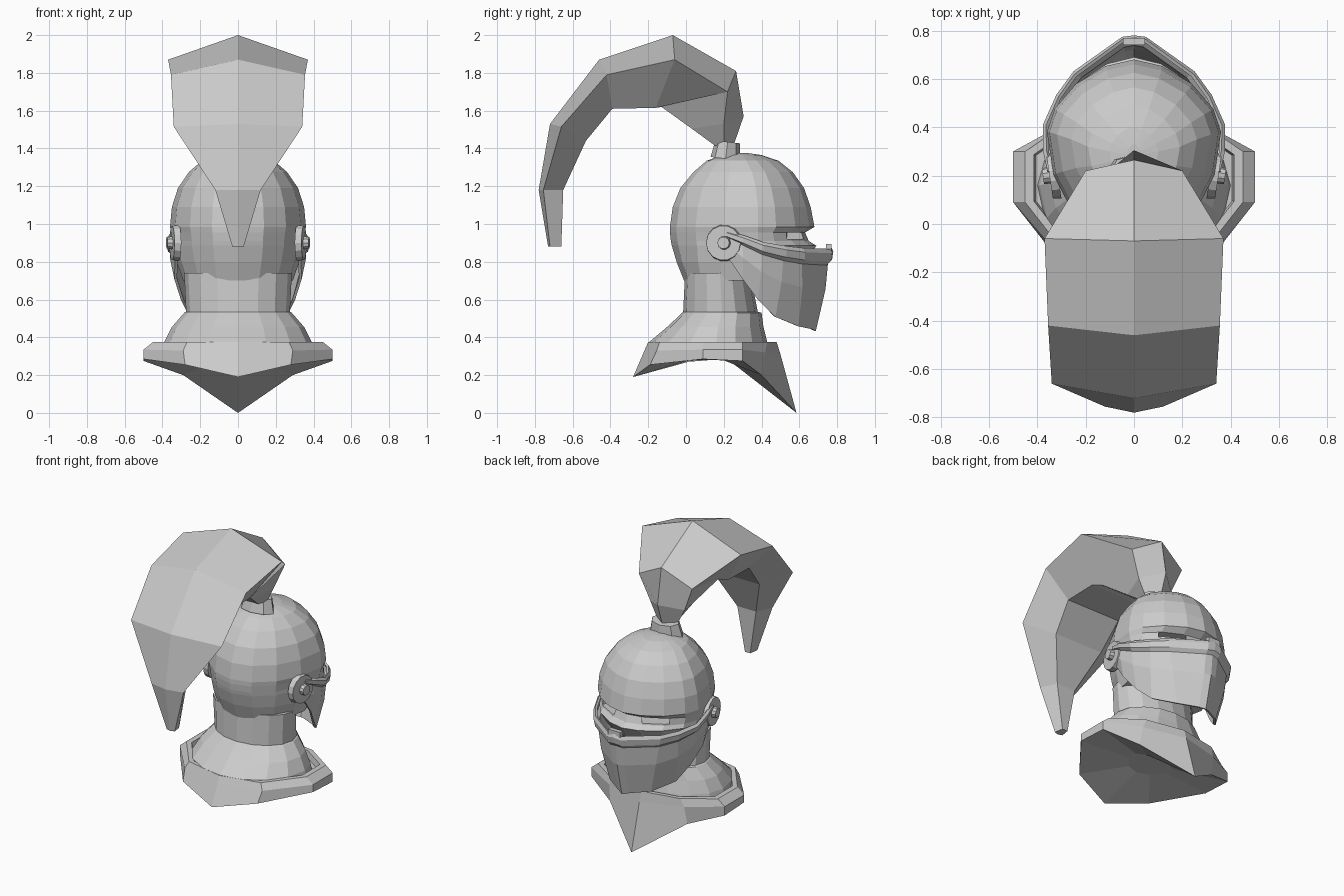
import bpy, bmesh, math
from mathutils import Vector

if "Cube" in bpy.data.objects:
    bpy.data.objects.remove(bpy.data.objects["Cube"])


def make(name, verts, faces):
    me = bpy.data.meshes.new(name)
    me.from_pydata([tuple(v) for v in verts], [], faces)
    bm = bmesh.new()
    bm.from_mesh(me)
    bmesh.ops.remove_doubles(bm, verts=bm.verts, dist=0.0005)
    bmesh.ops.recalc_face_normals(bm, faces=bm.faces)
    bm.to_mesh(me)
    bm.free()
    ob = bpy.data.objects.new(name, me)
    bpy.context.collection.objects.link(ob)
    return ob


def loft(name, rings, closed=True, caps=True):
    n = len(rings[0])
    verts = [v for r in rings for v in r]
    faces = []
    for i in range(len(rings) - 1):
        for j in range(n if closed else n - 1):
            k = (j + 1) % n
            faces.append((i*n + j, i*n + k, (i+1)*n + k, (i+1)*n + j))
    if caps:
        faces += [tuple(range(n)), tuple(range(len(verts) - n, len(verts)))]
    return make(name, verts, faces)


def oval(z, yb, yf, w, yc, p=1.7, n=16):
    """Egg-shaped ring: round at the back, more pointed at the front."""
    pts = []
    for i in range(n):
        a = 2 * math.pi * i / n
        c, s = math.cos(a), math.sin(a)
        if s > 0.01:
            c, s = math.copysign(abs(c) ** (2 / p), c), s ** (2 / p)
        pts.append((w * c, yc + s * ((yf - yc) if s > 0 else (yc - yb)), z))
    return pts


def mirrored(half):
    """Half outline from centre line to centre line, closed over x = 0."""
    return list(half) + [(-x, y, z) for x, y, z in reversed(half[1:-1])]


def cylinder(name, r1, r2, depth, loc, rot, n=14):
    bpy.ops.mesh.primitive_cone_add(vertices=n, radius1=r1, radius2=r2, depth=depth,
                                    location=loc, rotation=rot)
    bpy.context.object.name = name
    return bpy.context.object


# Helmet shell: dome, brow ledge, recessed eye band, lower ledge, nape
head = loft("helmet_shell", [oval(*r) for r in [
    (0.70, -0.01, 0.52, 0.29, 0.30), (0.80, -0.05, 0.63, 0.325, 0.34),
    (0.885, -0.075, 0.69, 0.345, 0.38), (0.91, -0.08, 0.65, 0.345, 0.38),
    (0.955, -0.085, 0.63, 0.352, 0.38), (0.985, -0.085, 0.68, 0.36, 0.38),
    (1.09, -0.07, 0.66, 0.35, 0.38), (1.19, -0.03, 0.625, 0.318, 0.37),
    (1.275, 0.04, 0.565, 0.26, 0.35), (1.335, 0.11, 0.49, 0.19, 0.32),
    (1.365, 0.19, 0.40, 0.10, 0.30), (1.375, 0.26, 0.33, 0.03, 0.29)]])

# Eye slits cut into the shell
for s in (1, -1):
    bpy.ops.mesh.primitive_cube_add(size=1, location=(s * 0.165, 0.56, 0.937))
    cut = bpy.context.object
    cut.name = "eye_cutter"
    cut.scale = (0.17, 0.18, 0.035)
    cut.rotation_euler = (0, 0, -s * 0.6)
    cut.hide_render = True
    cut.hide_set(True)
    mod = head.modifiers.new("eye_slit", 'BOOLEAN')
    mod.operation = 'DIFFERENCE'
    mod.object = cut

# Neck guard flaring to the shoulders
loft("neck_guard", [oval(*r, p=2) for r in [
    (0.33, -0.20, 0.44, 0.40, 0.16), (0.375, -0.195, 0.43, 0.39, 0.16),
    (0.455, -0.10, 0.41, 0.35, 0.17), (0.53, -0.02, 0.40, 0.285, 0.19),
    (0.535, -0.015, 0.38, 0.275, 0.19), (0.74, -0.005, 0.34, 0.285, 0.18)]])

# Shoulder collar plate with front and back points
low = [(0, -.28, .19), (.28, -.19, .255), (.5, .09, .285), (.5, .3, .275), (.29, .4, .2), (0, .585, 0)]
mid = [(0, -.22, .33), (.29, -.155, .33), (.5, .09, .335), (.5, .3, .335), (.28, .42, .32), (0, .5, .31)]
top = [(0, -.2, .375), (.27, -.14, .375), (.45, .09, .375), (.45, .3, .375), (.26, .43, .375), (0, .48, .375)]
inner = [(x * .92, .14 + (y - .14) * .92, z) for x, y, z in top]
floor = [(x * .9, .14 + (y - .14) * .9, .335) for x, y, z in top]
under = [(x * .3, .15 + (y - .15) * .3, .28) for x, y, z in low]
loft("shoulder_collar", [mirrored(r) for r in (under, low, mid, top, inner, floor)])

# Visor: columns from pivot to nose as (top, bottom), mirrored
cols = [((.325, .22, .955), (.325, .22, .83)), ((.345, .30, .935), (.33, .30, .71)),
        ((.348, .40, .90), (.295, .38, .60)), ((.298, .515, .88), (.25, .47, .51)),
        ((.235, .605, .87), (.15, .59, .46)), ((.045, .745, .865), (.035, .66, .445)),
        ((0, .75, .875), (0, .68, .435))]
rows = []
for t, bulge in [(0, .012), (.05, .026), (.14, .026), (.19, .008), (.5, .016), (1, 0)]:
    half = []
    for a, b in cols:
        p = Vector(a).lerp(Vector(b), t)
        out = Vector((p.x, p.y - .25, 0)).normalized()
        half.append(tuple(p + out * bulge))
    rows.append(half + [(-x, y, z) for x, y, z in reversed(half[:-1])])
visor = loft("visor", rows, closed=False, caps=False)
mod = visor.modifiers.new("thickness", 'SOLIDIFY')
mod.thickness = 0.015
mod.offset = 0

# Nose tab above the visor edge
bpy.ops.mesh.primitive_cube_add(size=1, location=(0, .755, .86))
bpy.context.object.name = "visor_lift_tab"
bpy.context.object.scale = (.09, .03, .07)

# Visor hinges
for s in (1, -1):
    tilt = (0, s * math.pi / 2, -s * 0.15)
    cylinder("hinge_disc", .098, .092, .035, (s * .332, .20, .90), tilt)
    cylinder("hinge_knob", .036, .032, .03, (s * .362, .20, .90), tilt, 10)

# Plume socket, wider than deep
socket = cylinder("plume_socket", .08, .065, .09, (0, .215, 1.39), (-.12, 0, 0), 8)
socket.scale.x = 1.5

# Plume: sections as ridge (y, z), side (y, z, half width), inner (y, z, half width)
sections = [
    ((.25, 1.41), (.20, 1.41, .07), (.16, 1.41, .04)),
    ((.305, 1.57), (.20, 1.53, .13), (.03, 1.505, .08)),
    ((.265, 1.81), (.22, 1.70, .20), (-.13, 1.62, .15)),
    ((-.07, 2.0), (-.06, 1.87, .37), (-.16, 1.615, .2)),
    ((-.46, 1.87), (-.42, 1.79, .355), (-.39, 1.61, .2)),
    ((-.72, 1.53), (-.66, 1.515, .34), (-.53, 1.44, .18)),
    ((-.78, 1.18), (-.755, 1.18, .12), (-.65, 1.18, .07)),
    ((-.73, .88), (-.72, .88, .03), (-.66, .88, .02))]
loft("plume", [[(0, *r), (s[2], s[0], s[1]), (i[2], i[0], i[1]),
                (-i[2], i[0], i[1]), (-s[2], s[0], s[1])] for r, s, i in sections])
